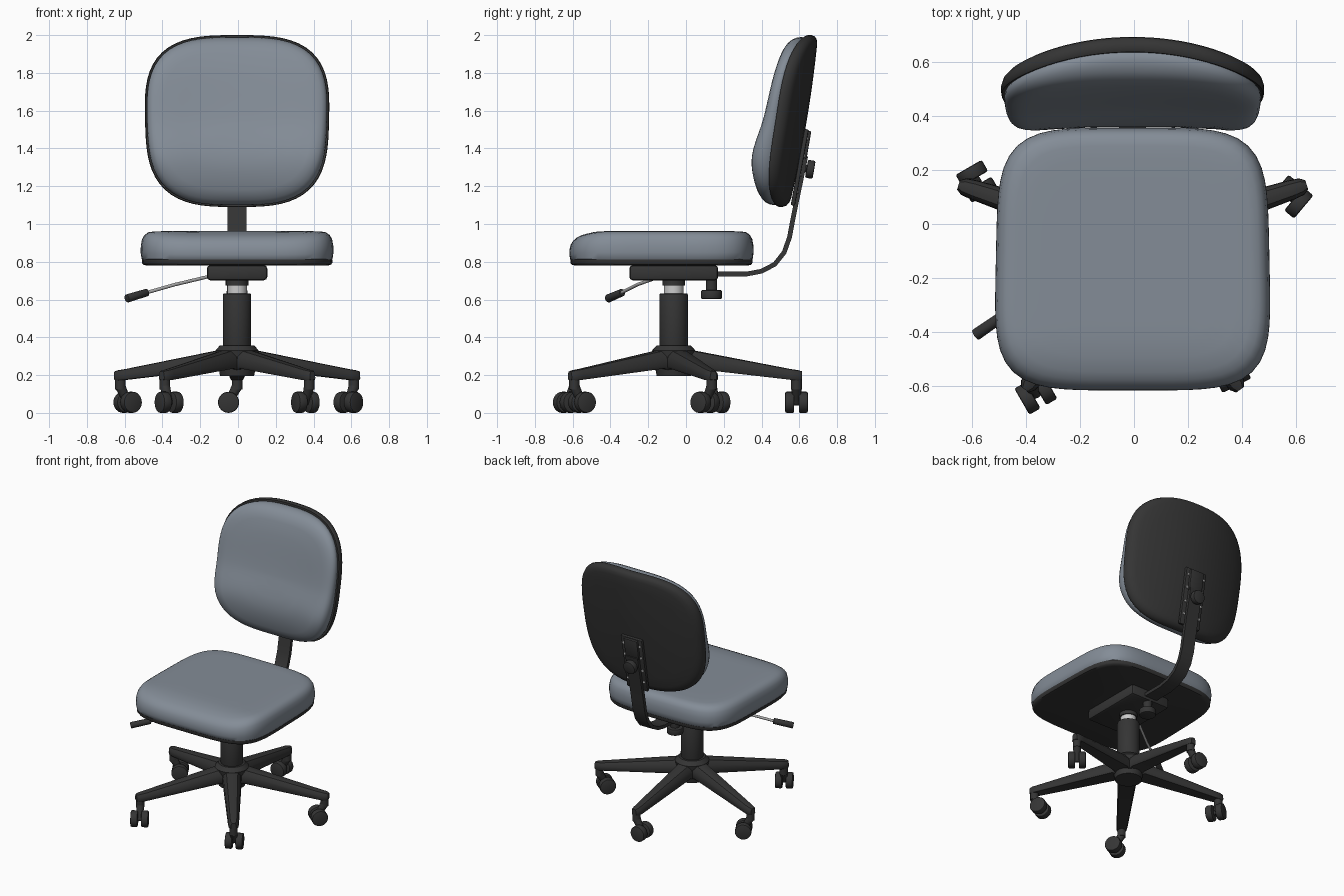
import bpy, bmesh, math
from mathutils import Vector, Matrix

if "Cube" in bpy.data.objects:
    bpy.data.objects.remove(bpy.data.objects["Cube"])


def material(name, rgb):
    m = bpy.data.materials.new(name)
    m.diffuse_color = (*rgb, 1)
    m.use_nodes = True
    m.node_tree.nodes["Principled BSDF"].inputs["Base Color"].default_value = m.diffuse_color
    return m


FABRIC = material("fabric", (0.23, 0.265, 0.31))
BLACK = material("black_plastic", (0.035, 0.035, 0.035))
STEEL = material("steel", (0.45, 0.45, 0.45))
WHITE = material("piston_metal", (0.75, 0.75, 0.75))
CX, CY = -0.005, -0.065          # column axis


def finish(name, bm, mat, angle=40):
    bmesh.ops.recalc_face_normals(bm, faces=bm.faces[:])
    me = bpy.data.meshes.new(name)
    bm.to_mesh(me)
    bm.free()
    me.polygons.foreach_set("use_smooth", [True] * len(me.polygons))
    me.set_sharp_from_angle(angle=math.radians(angle))
    me.materials.append(mat)
    ob = bpy.data.objects.new(name, me)
    bpy.context.collection.objects.link(ob)
    return ob


def loft(name, rings, mat, angle=40):
    """Skin a list of equal-length closed rings and cap both ends."""
    bm = bmesh.new()
    vs = [[bm.verts.new(p) for p in r] for r in rings]
    n = len(vs[0])
    for a, b in zip(vs, vs[1:]):
        for i in range(n):
            j = (i + 1) % n
            bm.faces.new((a[i], a[j], b[j], b[i]))
    bm.faces.new(vs[0])
    bm.faces.new(vs[-1])
    return finish(name, bm, mat, angle)


def rod(name, p, q, r, mat=BLACK, r2=None, bevel=0.0, seg=24):
    p, q = Vector(p), Vector(q)
    d = q - p
    bm = bmesh.new()
    m = Matrix.Translation((p + q) / 2) @ d.to_track_quat('Z', 'Y').to_matrix().to_4x4()
    bmesh.ops.create_cone(bm, cap_ends=True, segments=seg, radius1=r,
                          radius2=r if r2 is None else r2, depth=d.length, matrix=m)
    if bevel:
        rim = [e for e in bm.edges if any(len(f.verts) > 4 for f in e.link_faces)]
        bmesh.ops.bevel(bm, geom=rim, offset=bevel, segments=2, profile=0.5, affect='EDGES')
    return finish(name, bm, mat)


def box(name, centre, size, bevel, tilt=0.0, mat=BLACK):
    bm = bmesh.new()
    m = Matrix.Translation(centre) @ Matrix.Rotation(tilt, 4, 'X') @ Matrix.Diagonal((*size, 1))
    bmesh.ops.create_cube(bm, size=1, matrix=m)
    bmesh.ops.bevel(bm, geom=bm.edges[:], offset=bevel, segments=2, profile=0.5, affect='EDGES')
    return finish(name, bm, mat)


def squircle(n, count=80):
    pts = []
    for i in range(count):
        a = 2 * math.pi * i / count
        c, s = math.cos(a), math.sin(a)
        r = (abs(c) ** n + abs(s) ** n) ** (-1 / n)
        pts.append((r * c, r * s))
    return pts


def pad(name, n, rings, place, mat):
    """Loft scaled copies of a squircle; place maps (u, v, depth) to space."""
    loft(name, [[place(u * s, v * s, t) for u, v in squircle(n)] for s, t in rings], mat)


INNER = (0.75, 0.6, 0.45, 0.3, 0.15, 0.03)


# seat cushion and pan
def seat_place(u, v, z):
    k = max(0, (-v - 0.6) / 0.4)
    drop = max(0, (z - 0.81) / 0.15) * 0.045 * k * k
    return (CX + u * (0.508 - 0.01 * v), -0.13 + 0.488 * v, z - drop)


pad("seat_cushion", 4.6, [(0.03, 0.805), (0.97, 0.805), (0.99, 0.815), (1, 0.85), (0.998, 0.885),
    (0.985, 0.92), (0.96, 0.942), (0.92, 0.956), (0.86, 0.961)] + [(s, 0.962) for s in INNER],
    seat_place, FABRIC)
pad("seat_pan", 4.6, [(0.03, 0.78), (0.94, 0.78), (0.975, 0.785), (0.988, 0.795), (0.988, 0.812),
    (0.03, 0.812)], seat_place, BLACK)


# backrest: curved shell with a lumbar-shaped cushion
def back_y(x, z):
    h = z - 1.1
    return 0.548 + 0.24 * h - 0.08 * h * h - 0.45 * x * x


FRONT = [(1.0, 0.44), (1.1, 0.405), (1.22, 0.37), (1.36, 0.363), (1.56, 0.425),
         (1.8, 0.48), (1.92, 0.515), (2.05, 0.57)]


def front_y(x, z):
    i = max(0, min(len(FRONT) - 2, sum(z > p[0] for p in FRONT) - 1))
    p = [FRONT[max(0, min(len(FRONT) - 1, j))] for j in (i - 1, i, i + 1, i + 2)]
    h = p[2][0] - p[1][0]
    m1 = (p[2][1] - p[0][1]) / (p[2][0] - p[0][0]) * h
    m2 = (p[3][1] - p[1][1]) / (p[3][0] - p[1][0]) * h
    t = (z - p[1][0]) / h
    y = ((2 * t**3 - 3 * t * t + 1) * p[1][1] + (t**3 - 2 * t * t + t) * m1
         + (3 * t * t - 2 * t**3) * p[2][1] + (t**3 - t * t) * m2)
    return y - 0.1 * x * x


def back_xz(u, v):
    return u * (0.487 + 0.012 * v), 1.545 + 0.455 * v


def shell_place(u, v, d):
    x, z = back_xz(u, v)
    return (x + CX, back_y(x, z) - d, z)


def cushion_place(u, v, t):
    x, z = back_xz(u, v)
    a = back_y(x, z) - 0.055
    return (x + CX, a + (front_y(x, z) - a) * t, z)


pad("backrest_shell", 3.1, [(s, 0.055) for s in INNER[::-1]] + [(0.97, 0.06), (0.993, 0.06),
    (1, 0.052), (1, 0.035), (0.985, 0.016), (0.95, 0.005), (0.9, 0)] + [(s, 0) for s in INNER],
    shell_place, BLACK)
pad("backrest_cushion", 3.1, [(s, 0) for s in INNER[::-1]] + [(0.955, 0), (0.972, 0.15),
    (0.977, 0.35), (0.97, 0.55), (0.95, 0.75), (0.915, 0.89), (0.86, 0.97), (0.8, 1)]
    + [(s, 1) for s in INNER[1:]], cushion_place, FABRIC)

# back support bar
path = [(0.1, 0.735), (0.32, 0.735), (0.40, 0.75), (0.47, 0.787), (0.52, 0.85), (0.548, 0.93),
        (0.565, 1.02), (0.585, 1.12), (0.612, 1.25), (0.634, 1.36)]
rings = []
for i, p in enumerate(path):
    d = (Vector(path[min(i + 1, len(path) - 1)]) - Vector(path[max(i - 1, 0)])).normalized()
    nrm = Vector((-d.y, d.x)) * 0.0125
    rings.append([(CX + sx * 0.05, p[0] + sn * nrm.x, p[1] + sn * nrm.y)
                  for sx, sn in ((-1, -1), (1, -1), (1, 1), (-1, 1))])
loft("back_support_bar", rings, BLACK)

# back bracket with screws and height knob
box("back_bracket", (CX, 0.602, 1.3), (0.17, 0.022, 0.41), 0.005, -0.18)
box("bracket_cover", (CX, 0.636, 1.42), (0.11, 0.03, 0.15), 0.006, -0.17)
for sx in (-1, 1):
    for z in (1.17, 1.26, 1.36, 1.45):
        y = 0.614 + 0.18 * (z - 1.3)
        rod("bracket_screw", (CX + sx * 0.066, y - 0.01, z), (CX + sx * 0.066, y + 0.004, z),
            0.008, STEEL, seg=10)
rod("back_knob_stem", (CX, 0.6, 1.297), (CX, 0.645, 1.29), 0.02)
rod("back_knob", (CX, 0.638, 1.293), (CX, 0.678, 1.286), 0.048, bevel=0.008)

# under-seat mechanism, tension knob and lever
box("tilt_mechanism", (CX, -0.065, 0.742), (0.32, 0.47, 0.08), 0.018)
rod("tension_knob_stem", (CX, 0.135, 0.64), (CX, 0.135, 0.72), 0.03)
rod("tension_knob", (CX, 0.135, 0.603), (CX, 0.135, 0.65), 0.056, bevel=0.008)
rod("lever_rod_inner", (-0.1, -0.1, 0.735), (-0.33, -0.255, 0.68), 0.009, STEEL, seg=12)
rod("lever_rod_outer", (-0.328, -0.253, 0.681), (-0.5, -0.35, 0.632), 0.009, STEEL, seg=12)
rod("lever_handle", (-0.48, -0.337, 0.638), (-0.59, -0.413, 0.605), 0.02, r2=0.022, bevel=0.005)

# gas column and hub
rod("gas_piston", (CX, CY, 0.6), (CX, CY, 0.71), 0.052, WHITE)
rod("column_collar", (CX, CY, 0.675), (CX, CY, 0.71), 0.06)
rod("column_tube", (CX, CY, 0.3), (CX, CY, 0.632), 0.075, bevel=0.006, seg=32)
rod("base_hub", (CX, CY, 0.195), (CX, CY, 0.33), 0.09, r2=0.115, seg=32)
rod("base_hub_top", (CX, CY, 0.33), (CX, CY, 0.358), 0.115, r2=0.09, seg=32)

# five legs with twin-wheel casters: (leg angle, caster trail angle)
for leg, trail in ((90, 180), (162, 30), (18, -130), (234, -60), (306, 117)):
    a = math.radians(leg)
    out, side = Vector((math.cos(a), math.sin(a), 0)), Vector((-math.sin(a), math.cos(a), 0))
    hub = Vector((CX, CY, 0))
    rings = []
    for d, w, b, t in ((0.04, 0.066, 0.215, 0.34), (0.1, 0.064, 0.235, 0.332),
                       (0.62, 0.037, 0.175, 0.232), (0.66, 0.032, 0.172, 0.226),
                       (0.68, 0.018, 0.176, 0.22)):
        h = t - b
        prof = ((-0.85, 0), (0.85, 0), (1, 0.15), (0.95, 0.65), (0.6, 0.95), (0.2, 1),
                (-0.2, 1), (-0.6, 0.95), (-0.95, 0.65), (-1, 0.15))
        rings.append([hub + out * d + side * (w * s) + Vector((0, 0, b + h * k)) for s, k in prof])
    loft("base_leg", rings, BLACK)

    t = math.radians(trail)
    fwd, axis = Vector((math.cos(t), math.sin(t), 0)), Vector((-math.sin(t), math.cos(t), 0))
    pivot = hub + out * 0.65
    centre = pivot + fwd * 0.045 + Vector((0, 0, 0.056))
    up = Vector((0, 0, 1))
    rod("caster_stem", pivot + up * 0.125, pivot + up * 0.2, 0.028, seg=16)
    rod("caster_fork", pivot + up * 0.14, centre, 0.028, r2=0.02, seg=16)
    rod("caster_axle", centre - axis * 0.05, centre + axis * 0.05, 0.016, seg=12)
    for s in (-1, 1):
        rod("caster_wheel", centre + axis * (s * 0.012), centre + axis * (s * 0.06),
            0.056, bevel=0.008)
